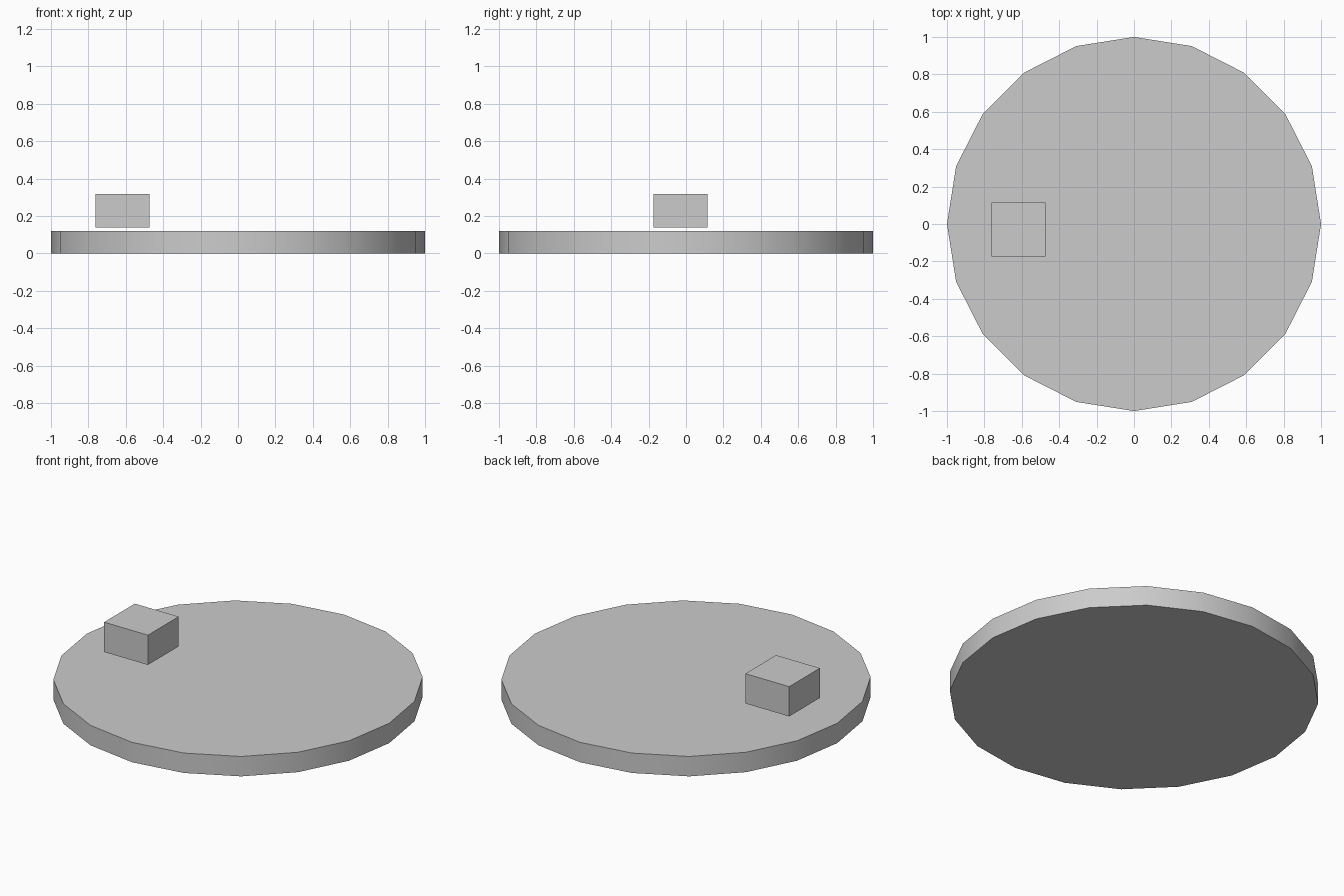
import bpy, math

if "Cube" in bpy.data.objects:
    bpy.data.objects.remove(bpy.data.objects["Cube"])

# Round 20-sided base plate
H = 0.119
bpy.ops.mesh.primitive_cylinder_add(vertices=20, radius=1, depth=H, location=(0, 0, H / 2))
plate = bpy.context.object
plate.name = "round_plate"
bpy.ops.object.shade_smooth_by_angle(angle=math.radians(30))

# Small block hovering just above the plate, off to the left
bpy.ops.mesh.primitive_cube_add(size=1, location=(-0.618, -0.03, 0.229))
block = bpy.context.object
block.name = "small_block"
block.scale = (0.29, 0.29, 0.178)
bpy.ops.object.transform_apply(location=False, rotation=False, scale=True)
